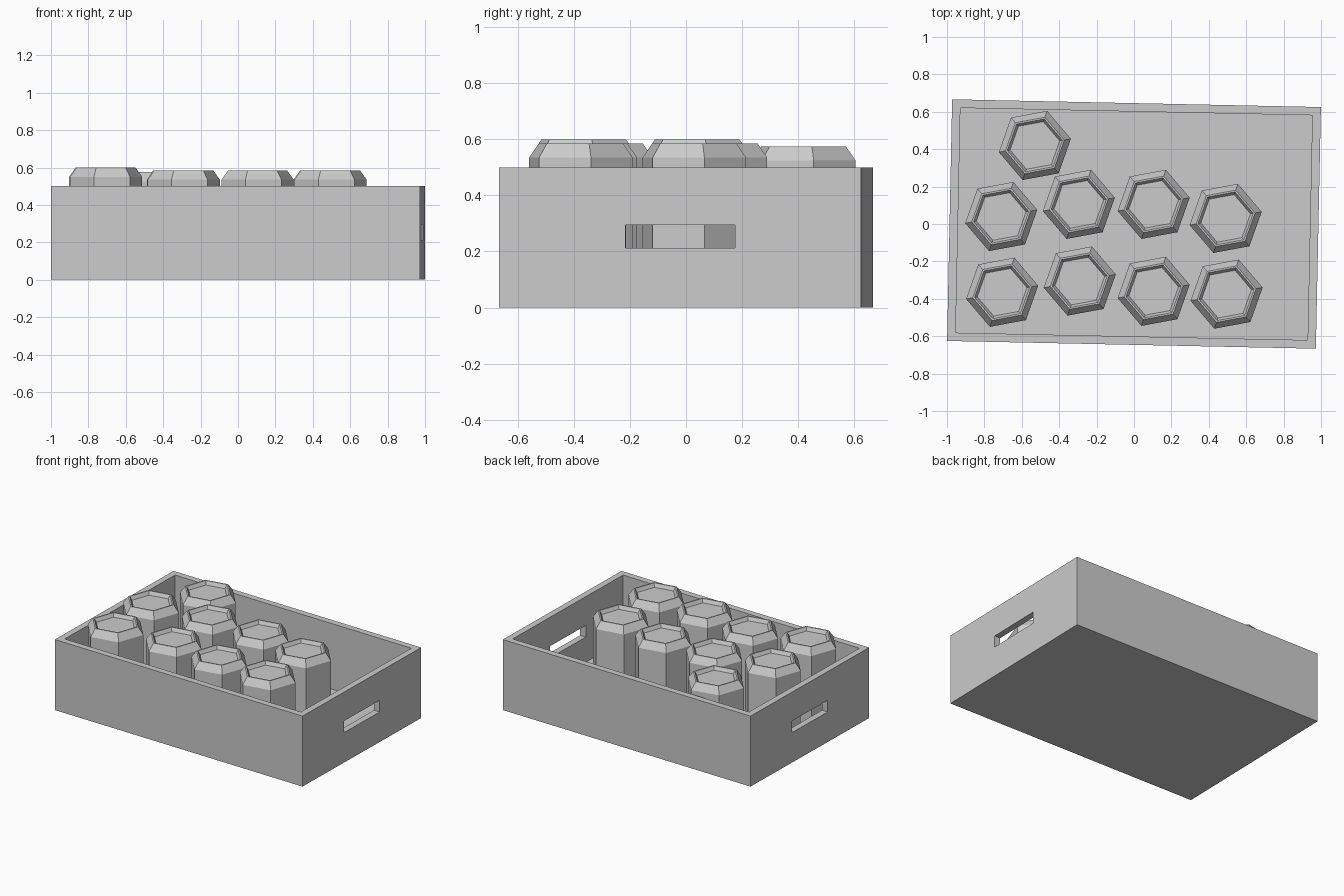
import bpy, bmesh
from math import radians, cos, sin, pi

if "Cube" in bpy.data.objects:
    bpy.data.objects.remove(bpy.data.objects["Cube"])

TURN = radians(-1.2)
LENGTH, WIDTH, HEIGHT, WALL, FLOOR = 1.972, 1.292, 0.5, 0.045, 0.035


def box(name, size, loc):
    bm = bmesh.new()
    bmesh.ops.create_cube(bm, size=1)
    bmesh.ops.scale(bm, vec=size, verts=bm.verts)
    bmesh.ops.translate(bm, vec=loc, verts=bm.verts)
    me = bpy.data.meshes.new(name)
    bm.to_mesh(me)
    bm.free()
    ob = bpy.data.objects.new(name, me)
    ob.rotation_euler.z = TURN
    bpy.context.collection.objects.link(ob)
    return ob


def cut(target, cutter):
    bpy.context.view_layer.objects.active = target
    mod = target.modifiers.new("cut", 'BOOLEAN')
    mod.operation = 'DIFFERENCE'
    mod.solver = 'EXACT'
    mod.object = cutter
    bpy.ops.object.modifier_apply(modifier=mod.name)
    bpy.data.objects.remove(cutter)


# Crate: open box with a slot handle through both short walls
crate = box("crate", (LENGTH, WIDTH, HEIGHT), (0, 0, HEIGHT / 2))
cut(crate, box("cavity_cutter", (LENGTH - 2 * WALL, WIDTH - 2 * WALL, 1), (0, 0, FLOOR + 0.5)))
cut(crate, box("handle_cutter", (3, 0.39, 0.082), (0, 0, 0.254)))


def can_mesh(height):
    # Six-sided can: body, sloped shoulder, rim and recessed lid
    profile = [(0.196, 0), (0.196, height - 0.05), (0.16, height),
               (0.15, height), (0.135, height - 0.025)]
    bm = bmesh.new()
    rings = [[bm.verts.new((r * cos(i * pi / 3), r * sin(i * pi / 3), z)) for i in range(6)]
             for r, z in profile]
    for a, b in zip(rings, rings[1:]):
        for i in range(6):
            j = (i + 1) % 6
            bm.faces.new((a[i], a[j], b[j], b[i]))
    bm.faces.new(rings[0][::-1])
    bm.faces.new(rings[-1])
    me = bpy.data.meshes.new("can")
    bm.to_mesh(me)
    bm.free()
    return me


# Cans: x, y and top height
cans = [(-0.53, 0.42, 0.575),
        (-0.71, 0.04, 0.60), (-0.295, 0.105, 0.585), (0.105, 0.105, 0.585), (0.49, 0.03, 0.585),
        (-0.705, -0.365, 0.60), (-0.29, -0.305, 0.585), (0.105, -0.36, 0.585), (0.495, -0.375, 0.585)]
for n, (x, y, top) in enumerate(cans, 1):
    can = bpy.data.objects.new(f"can_{n}", can_mesh(top - FLOOR))
    can.location = (x, y, FLOOR)
    can.rotation_euler.z = radians(10.5)
    bpy.context.collection.objects.link(can)
